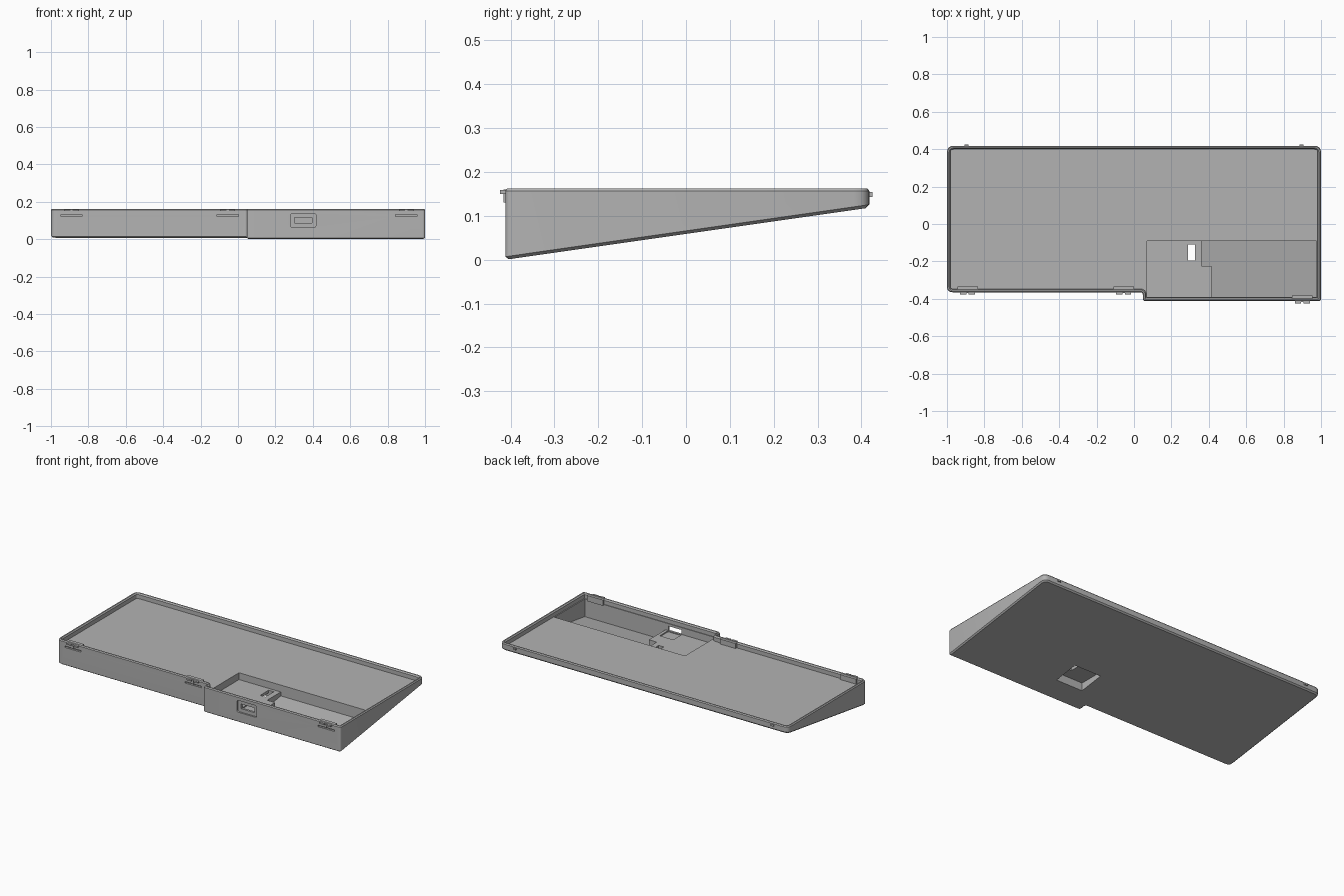
import bpy, bmesh, math
from mathutils import Vector

cube = bpy.data.objects.get("Cube")
if cube:
    bpy.data.objects.remove(cube)

grey = bpy.data.materials.new("matte grey")
grey.use_nodes = True
grey.diffuse_color = (0.45, 0.45, 0.45, 1)
grey.node_tree.nodes["Principled BSDF"].inputs["Base Color"].default_value = (0.45, 0.45, 0.45, 1)

RIM, FLOOR, SHELF = 0.163, 0.13, 0.087
FRONT, FRONT_LEFT, BACK = -0.412, -0.365, 0.418


def under(p):
    """Height of the sloping underside."""
    return 0.143 * (p[1] - FRONT)


def finish(name, bm):
    bmesh.ops.recalc_face_normals(bm, faces=bm.faces)
    mesh = bpy.data.meshes.new(name)
    bm.to_mesh(mesh)
    bm.free()
    mesh.materials.append(grey)
    obj = bpy.data.objects.new(name, mesh)
    bpy.context.collection.objects.link(obj)
    return obj


def rounded(corners, steps=4):
    """Outline with each (x, y, radius) corner rounded."""
    pts = []
    for i, (x, y, r) in enumerate(corners):
        c = Vector((x, y))
        a = c + (Vector(corners[i - 1][:2]) - c).normalized() * r
        b = c + (Vector(corners[(i + 1) % len(corners)][:2]) - c).normalized() * r
        for k in range(steps + 1):
            t = k / steps
            pts.append(a * (1 - t) ** 2 + c * 2 * t * (1 - t) + b * t * t)
    return pts


def inset(pts, d):
    """Counter-clockwise outline moved inwards by d."""
    out = []
    for i, p in enumerate(pts):
        e = (p - pts[i - 1]).normalized()
        f = (pts[(i + 1) % len(pts)] - p).normalized()
        n, m = Vector((-e.y, e.x)), Vector((-f.y, f.x))
        out.append(p + (n + m) * d / (1 + n.dot(m)))
    return out


def loft(name, rings):
    bm = bmesh.new()
    loops = [[bm.verts.new(v) for v in ring] for ring in rings]
    for a, b in zip(loops, loops[1:]):
        for i in range(len(a)):
            j = (i + 1) % len(a)
            bm.faces.new((a[i], a[j], b[j], b[i]))
    bm.faces.new(loops[0])
    bm.faces.new(loops[-1])
    return finish(name, bm)


def prism(name, poly, low, high):
    z = low if callable(low) else lambda p: low
    return loft(name, [[(p[0], p[1], z(p)) for p in poly],
                       [(p[0], p[1], high) for p in poly]])


def box(name, x0, x1, y0, y1, z0, z1):
    return prism(name, [(x0, y0), (x1, y0), (x1, y1), (x0, y1)], z0, z1)


def cut(target, cutter):
    mod = target.modifiers.new("cut", 'BOOLEAN')
    mod.operation, mod.solver, mod.object = 'DIFFERENCE', 'EXACT', cutter
    bpy.context.view_layer.objects.active = target
    bpy.ops.object.modifier_apply(modifier=mod.name)
    bpy.data.objects.remove(cutter)


# Wedge tray: chamfered underside, wall, chamfered rim, inner wall, flat floor
outline = rounded([(0.047, FRONT, 0.014), (1, FRONT, 0.014), (1, BACK, 0.035),
                   (-1, BACK, 0.035), (-1, FRONT_LEFT, 0.03), (0.047, FRONT_LEFT, 0.014)])


def ring(d, z):
    return [(p.x, p.y, z(p) if callable(z) else z) for p in inset(outline, d)]


tray = loft("tray", [ring(0.008, under), ring(0, lambda p: under(p) + 0.007),
                     ring(0, RIM - 0.006), ring(0.005, RIM),
                     ring(0.012, RIM), ring(0.018, RIM - 0.008), ring(0.018, FLOOR)])

# Pocket: a level shelf on one side, a deep sloping well on the other
cut(tray, box("shelf_cutter", 0.07, 0.976, -0.39, -0.09, SHELF, 0.3))
cut(tray, prism("well_cutter", [(0.415, -0.39), (0.976, -0.39), (0.976, -0.09),
                                (0.36, -0.09), (0.36, -0.225), (0.415, -0.225)],
                lambda p: under(p) + 0.016, 0.3))

# Recess underneath, with the switch slot opening into it
cut(tray, box("recess_cutter", 0.155, 0.34, -0.265, -0.105, -0.1, 0.07))
cut(tray, box("slot_cutter", 0.29, 0.326, -0.195, -0.11, 0.03, 0.2))

# Cable port: rounded outer recess, opening, connector bed
face = rounded([(0.28, 0.064, 0.014), (0.418, 0.064, 0.014),
                (0.418, 0.138, 0.014), (0.28, 0.138, 0.014)])
cut(tray, loft("port_recess_cutter", [[(p.x, y, p.y) for p in face] for y in (-0.5, FRONT + 0.01)]))
cut(tray, box("port_cutter", 0.303, 0.395, -0.5, -0.38, 0.086, 0.115))
cut(tray, box("bed_cutter", 0.302, 0.396, -0.388, -0.305, 0.08, 0.12))

# Snap clips along the front, each above a slit
for i, (x, y) in enumerate([(-0.89, FRONT_LEFT), (-0.055, FRONT_LEFT), (0.9, FRONT)]):
    cut(tray, box("slit_cutter", x - 0.057, x + 0.057, y - 0.05, y + 0.012, 0.122, 0.131))
    for s in (-1, 1):
        a, b = sorted((x + s * 0.006, x + s * 0.04))
        box(f"clip_tab_{i}_{s}", a, b, y - 0.012, y + 0.004, 0.150, 0.159)
    box(f"clip_stem_{i}", x - 0.006, x + 0.006, y - 0.004, y + 0.004, 0.131, 0.16)
    box(f"clip_backing_{i}", x - 0.055, x + 0.055, y + 0.012, y + 0.03, FLOOR - 0.005, RIM - 0.002)

# Locating pegs on the back
for side in (-1, 1):
    box(f"back_peg_{side}", side * 0.895 - 0.01, side * 0.895 + 0.01, BACK - 0.005, BACK + 0.007, 0.143, 0.154)

for obj in bpy.context.collection.objects:
    obj.select_set(obj.type == 'MESH')
bpy.context.view_layer.objects.active = tray
bpy.ops.object.shade_smooth_by_angle(angle=math.radians(30))
